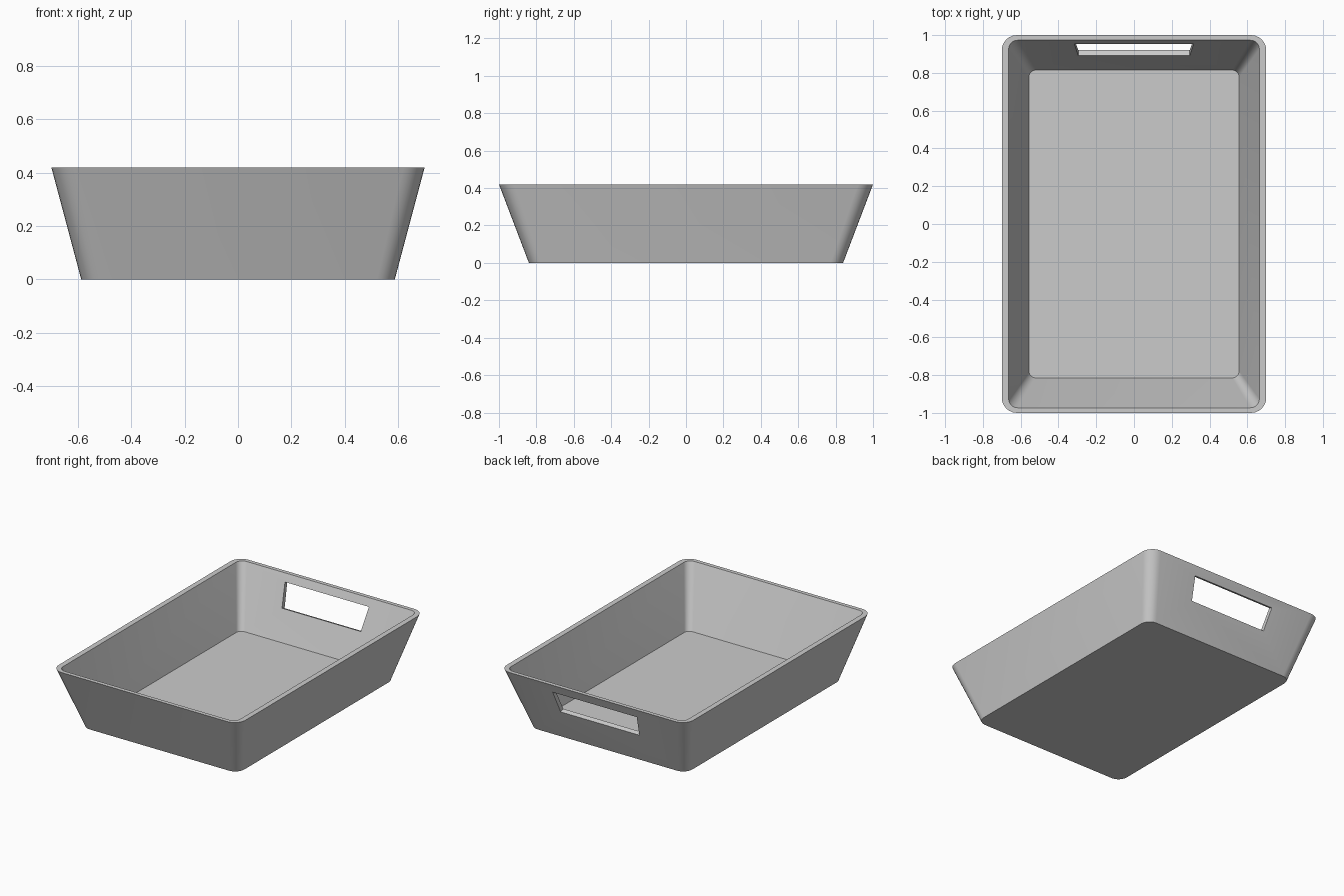
import bpy, bmesh, math

if "Cube" in bpy.data.objects:
    bpy.data.objects.remove(bpy.data.objects["Cube"])

SEGS = 6  # segments per rounded corner


def rounded_ring(bm, hx, hy, r, z):
    """Loop of vertices along a rounded rectangle."""
    ring = []
    for i, (sx, sy) in enumerate([(1, 1), (-1, 1), (-1, -1), (1, -1)]):
        for k in range(SEGS + 1):
            a = math.radians(90 * (i + k / SEGS))
            ring.append(bm.verts.new((sx * (hx - r) + r * math.cos(a),
                                      sy * (hy - r) + r * math.sin(a), z)))
    return ring


def bridge(bm, a, b):
    n = len(a)
    for i in range(n):
        j = (i + 1) % n
        bm.faces.new((a[i], a[j], b[j], b[i]))


def finish(bm, name):
    bmesh.ops.recalc_face_normals(bm, faces=bm.faces[:])
    mesh = bpy.data.meshes.new(name)
    bm.to_mesh(mesh)
    bm.free()
    obj = bpy.data.objects.new(name, mesh)
    bpy.context.collection.objects.link(obj)
    return obj


# Tray: outer wall, rim, inner wall and floor
bm = bmesh.new()
rings = [rounded_ring(bm, *p) for p in [
    (0.588, 0.84, 0.067, 0.0),
    (0.70, 1.00, 0.08, 0.42),
    (0.664, 0.973, 0.048, 0.42),
    (0.557, 0.815, 0.038, 0.03)]]
for lower, upper in zip(rings, rings[1:]):
    bridge(bm, lower, upper)
bm.faces.new(rings[0])
bm.faces.new(rings[-1])
tray = finish(bm, "tray")

# Handle slot cutter: tapered prism square to the sloping back wall
bm = bmesh.new()
slope = 0.16 / 0.42
ends = []
for dy in (-0.1, 0.1):
    ring = []
    for x, z in [(-0.295, 0.21), (0.295, 0.21), (0.315, 0.36), (-0.315, 0.36)]:
        y = 0.84 + slope * z
        ring.append(bm.verts.new((x, y + dy, z - slope * dy)))
    ends.append(ring)
    bm.faces.new(ring)
bridge(bm, *ends)
cutter = finish(bm, "handle_slot_cutter")
cutter.hide_render = True

# Cut the slot in the back wall
cut = tray.modifiers.new("handle_slot", 'BOOLEAN')
cut.operation = 'DIFFERENCE'
cut.solver = 'EXACT'
cut.object = cutter
bpy.context.view_layer.objects.active = tray
tray.select_set(True)
bpy.ops.object.modifier_apply(modifier=cut.name)
bpy.data.objects.remove(cutter)
bpy.ops.object.shade_smooth_by_angle(angle=math.radians(30))
